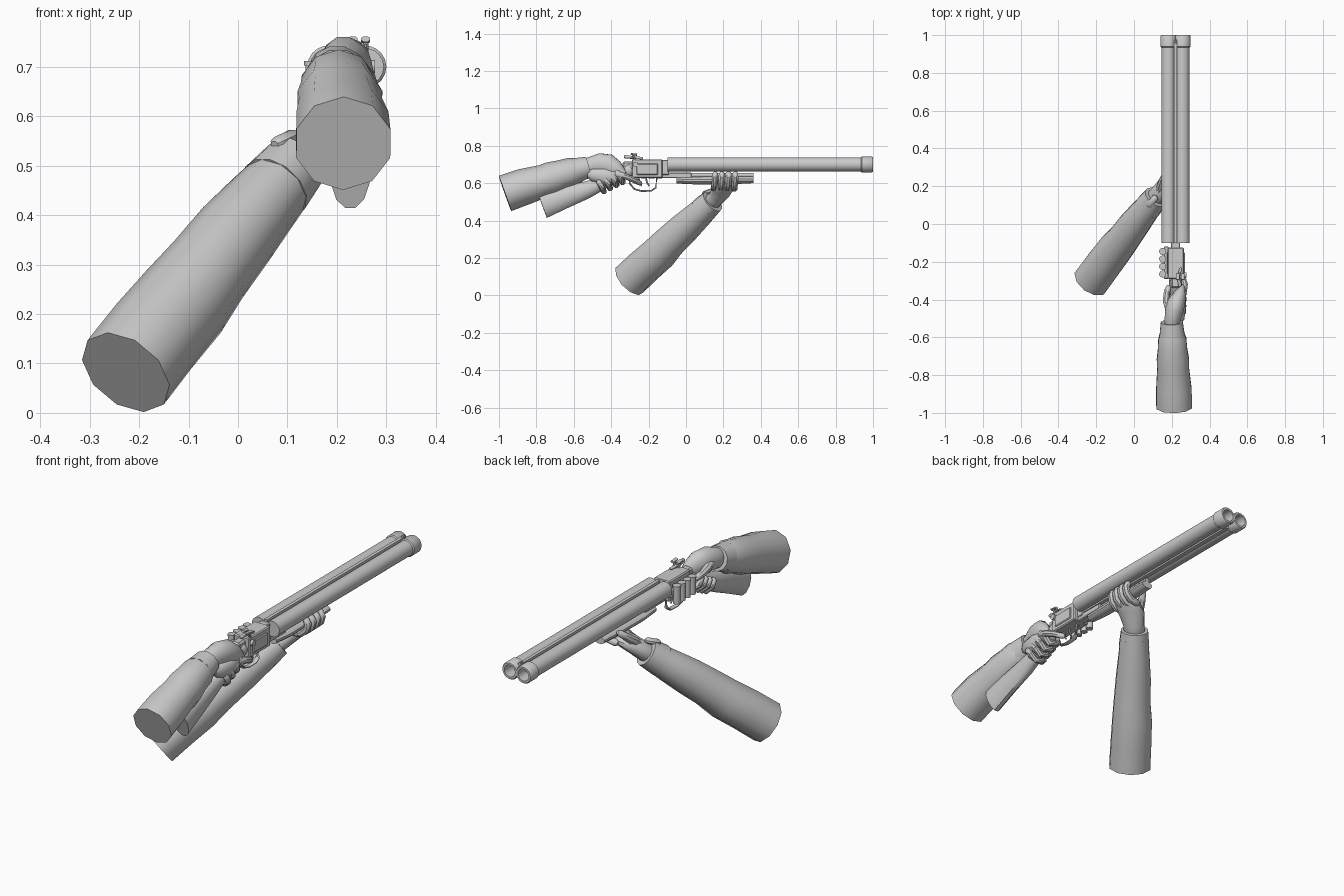
import bpy, bmesh, math
from mathutils import Vector

CX = 0.22  # gun centre line


def finish(bm, name, angle=40):
    bmesh.ops.recalc_face_normals(bm, faces=bm.faces)
    me = bpy.data.meshes.new(name)
    bm.to_mesh(me)
    bm.free()
    ob = bpy.data.objects.new(name, me)
    bpy.context.collection.objects.link(ob)
    bpy.ops.object.select_all(action='DESELECT')
    ob.select_set(True)
    bpy.context.view_layer.objects.active = ob
    bpy.ops.object.shade_smooth_by_angle(angle=math.radians(angle))
    return ob


def bridge(bm, rings):
    n = len(rings[0])
    for a, b in zip(rings, rings[1:]):
        for i in range(n):
            bm.faces.new((a[i], a[(i + 1) % n], b[(i + 1) % n], b[i]))
    bm.faces.new(rings[0])
    bm.faces.new(rings[-1])


def loft(name, stations, sides=10, rounded=False, angle=40):
    """Tube through (x, y, z, half width, half height) stations."""
    st = [(Vector(s[:3]), s[3], s[4] if len(s) > 4 else s[3]) for s in stations]
    if rounded:
        (a, wa, ha), (b, wb, hb) = st[0], st[-1]
        da, db = (a - st[1][0]).normalized(), (b - st[-2][0]).normalized()
        st = [(a + da * ha * .7, wa * .55, ha * .55)] + st + [(b + db * hb * .7, wb * .55, hb * .55)]
    bm = bmesh.new()
    rings = []
    for k, (p, w, h) in enumerate(st):
        t = (st[min(k + 1, len(st) - 1)][0] - st[max(k - 1, 0)][0]).normalized()
        ref = Vector((0, 0, 1)) if abs(t.z) < .97 and abs(t.y) > .2 else Vector((0, 1, 0))
        s = t.cross(ref).normalized()
        u = s.cross(t)
        rings.append([bm.verts.new(p + s * w * math.cos(q) + u * h * math.sin(q))
                      for q in [2 * math.pi * (i + .5) / sides for i in range(sides)]])
    bridge(bm, rings)
    return finish(bm, name, angle)


def lathe_y(name, x, z, prof, sides=18):
    """Turned part along y from (y, radius) pairs."""
    bm = bmesh.new()
    bridge(bm, [[bm.verts.new((x + r * math.cos(q), y, z + r * math.sin(q)))
                 for q in [2 * math.pi * i / sides for i in range(sides)]] for y, r in prof])
    return finish(bm, name)


def box(name, x, y, z, bevel=0.0):
    bm = bmesh.new()
    bmesh.ops.create_cube(bm, size=1)
    for v in bm.verts:
        v.co = [lo + (hi - lo) * (c + .5) for (lo, hi), c in zip((x, y, z), v.co)]
    if bevel:
        bmesh.ops.bevel(bm, geom=bm.edges[:], offset=bevel, segments=1, affect='EDGES')
    return finish(bm, name, 30)


# Twin barrels with muzzle collars, bores and breech ends
for side, x in (("left", CX - .037), ("right", CX + .037)):
    lathe_y("barrel_" + side, x, .70, [(-.10, .038), (.935, .038), (.94, .043), (.994, .043), (1, .039),
                                       (1, .029), (.88, .028)])
box("top_rib", (CX - .008, CX + .008), (-.10, .975), (.715, .737))
box("bottom_rib", (CX - .012, CX + .012), (-.10, .95), (.664, .69))
loft("front_sight", [(CX, .955, .735, .005), (CX, .975, .739, .005)], 8)

# Receiver, hinge and breech details
box("receiver", (.178, .264), (-.29, -.125), (.628, .728), .005)
box("receiver_side_plate", (.174, .269), (-.265, -.15), (.645, .705), .004)
box("breech_block", (.196, .244), (-.14, -.09), (.645, .725), .003)
box("hinge_bar", (.2, .24), (-.135, .03), (.627, .657), .004)
box("receiver_tang", (.197, .243), (-.34, -.28), (.64, .715), .008)
lathe_y("under_rod", CX, .643, [(-.12, .012), (.36, .012)], 10)

# Hammers and opening lever
for x in (.232, .258):
    loft("hammer_stem", [(x, -.27, .715, .006), (x, -.282, .748, .006)], 8)
    loft("hammer_spur", [(x, -.295, .756, .010, .006), (x, -.262, .752, .010, .006)], 8)
loft("opening_lever", [(.247, -.235, .734, .007), (.236, -.28, .737, .008), (.243, -.325, .742, .01)], 8, True)
loft("hammer_pin", [(.262, -.27, .70, .014), (.277, -.27, .70, .014)], 10)

# Trigger guard and triggers
guard = [(-.30, .628), (-.302, .60), (-.275, .568), (-.235, .558), (-.185, .56), (-.163, .575), (-.155, .63)]
loft("trigger_guard", [(CX, y, z, .012, .005) for y, z in guard], 8)
for y in (-.255, -.215):
    loft("trigger", [(CX, y, .635, .005), (CX, y + .006, .605, .005), (CX, y + .018, .585, .004)], 6)

# Spare shells in a side holder
box("shell_holder", (.158, .182), (-.29, -.12), (.655, .69), .003)
for i in range(4):
    y = -.145 - .04 * i
    loft("shell_body", [(.152, y, .625, .0165), (.152, y, .705, .0165)], 12)
    loft("shell_rim", [(.152, y, .703, .019), (.152, y, .712, .019)], 12)

# Fore-end and stock
loft("fore_end", [(CX, -.05, .617, .026, .019), (CX, .05, .614, .034, .021), (CX, .27, .616, .034, .021),
                  (CX, .36, .618, .03, .018)], 12)
loft("stock", [(CX, -.29, .675, .036, .04), (CX, -.35, .645, .033, .034), (CX, -.44, .602, .034, .034),
               (CX, -.53, .565, .036, .048), (.225, -.65, .523, .038, .06), (.227, -.768, .48, .04, .072)], 12)

# Trigger arm: sleeve, cuff and hand
loft("right_sleeve", [(.213, -.968, .545, .1), (.211, -.87, .58, .098), (.207, -.76, .612, .088),
                      (.206, -.72, .625, .09), (.204, -.66, .645, .081), (.203, -.61, .66, .078),
                      (.2, -.57, .672, .064)], 10)
loft("right_cuff", [(.202, -.59, .668, .069, .07), (.2, -.52, .687, .06, .058)], 12)
loft("right_hand", [(.2, -.56, .677, .043, .048), (.203, -.51, .692, .043, .05), (.213, -.46, .70, .05, .062),
                    (.225, -.415, .695, .048, .062), (.243, -.375, .672, .033, .05), (.25, -.345, .655, .022, .03)], 12, True)
loft("right_palm", [(.24, -.5, .645, .028, .035), (.248, -.43, .635, .03, .05), (.252, -.38, .645, .024, .035)], 10, True)
for i in range(4):
    cy, cz = -.36 - .033 * i, .645 - .017 * i
    arc = [math.radians(a) for a in (20, -25, -70, -115, -160, -200)]
    loft("right_finger", [(CX + .045 * math.cos(a), cy - .022 * math.sin(a), cz + .041 * math.sin(a), .018 - .001 * i)
                          for a in arc], 8, True)
loft("right_index", [(.262, -.37, .65, .018), (.27, -.32, .635, .016), (.258, -.275, .615, .015),
                     (.232, -.245, .6, .013)], 8, True)
loft("right_thumb", [(.19, -.46, .70, .024), (.172, -.41, .69, .02), (.172, -.37, .675, .017),
                     (.182, -.335, .665, .015)], 8, True)

# Supporting arm: sleeve, cuff with button and hand
loft("left_sleeve", [(-.227, -.302, .082, .101), (-.17, -.225, .155, .1), (-.11, -.145, .225, .098),
                     (-.06, -.085, .29, .09), (-.005, -.01, .36, .086), (.05, .06, .425, .077),
                     (.1, .12, .482, .068)], 10)
loft("left_cuff", [(.075, .09, .455, .074), (.116, .143, .504, .066)], 12)
loft("cuff_tab", [(.08, .1, .545, .018, .014), (.112, .14, .56, .018, .014)], 8, True)
loft("cuff_button", [(.1, .04, .41, .008), (.112, .04, .41, .008)], 8)
loft("left_hand", [(.1, .125, .485, .05, .045), (.135, .16, .52, .051, .042), (.165, .185, .55, .06, .04),
                   (.2, .2, .572, .062, .032), (.235, .21, .585, .055, .02)], 12, True)
for i in range(4):
    y = .15 + .036 * i
    r = (.017, .019, .019, .018)[i]
    loft("left_finger", [(.2, y, .572, r), (.238, y, .578, r), (.264, y + .003, .6, r), (.271, y + .005, .628, r),
                         (.26, y + .006, .65, r * .9)], 8, True)
loft("left_thumb", [(.14, .165, .54, .026), (.142, .205, .575, .023), (.155, .24, .605, .019),
                    (.172, .27, .63, .016)], 8, True)
